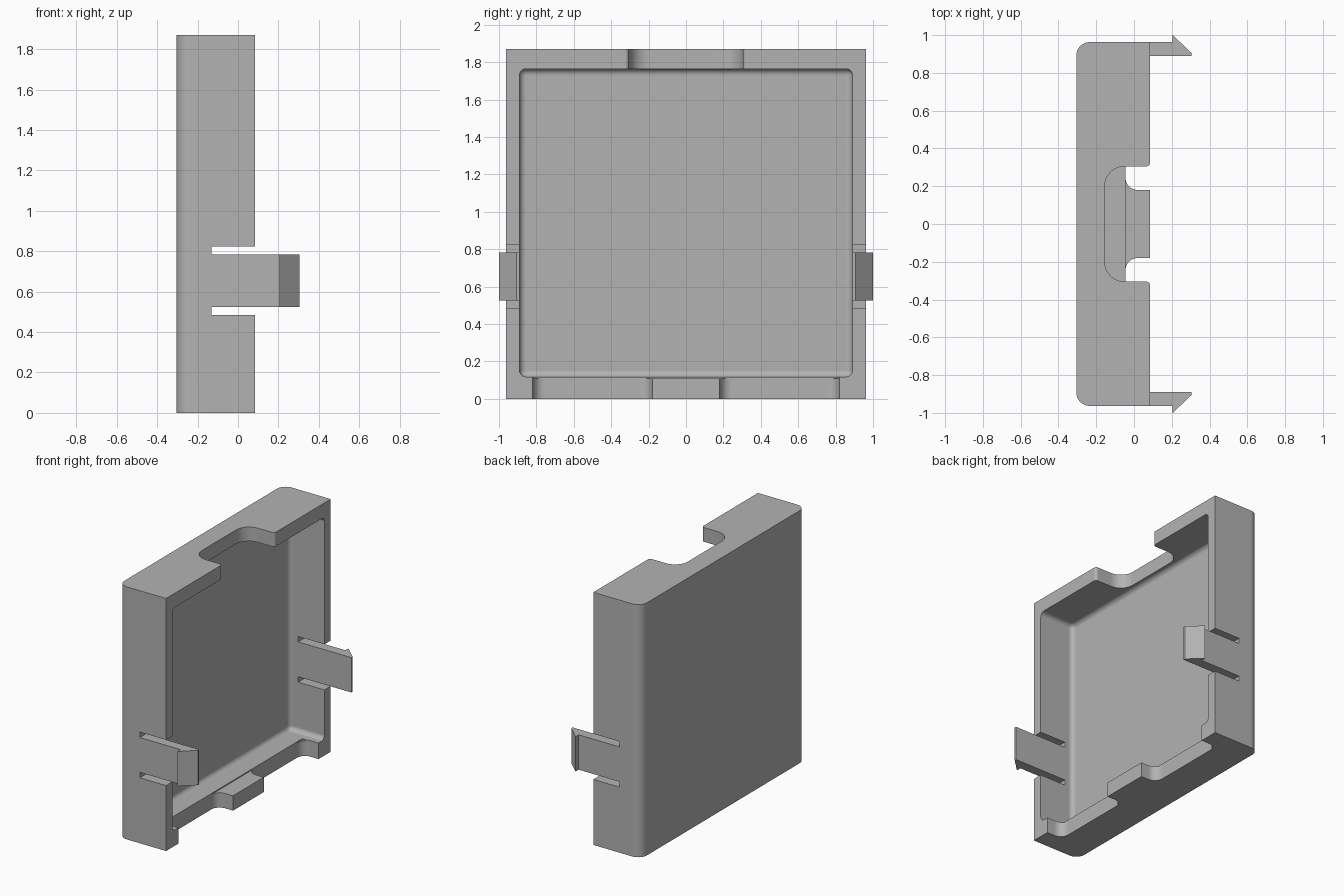
import bpy, bmesh, math
from mathutils import Vector

cube = bpy.data.objects.get("Cube")
if cube:
    bpy.data.objects.remove(cube, do_unlink=True)

grey = bpy.data.materials.new("light grey plastic")
grey.use_nodes = True
COLOUR = (0.45, 0.45, 0.45, 1)
grey.diffuse_color = COLOUR
grey.node_tree.nodes["Principled BSDF"].inputs["Base Color"].default_value = COLOUR

DEPTH_BACK, RIM = -0.305, 0.085
HALF_W, HEIGHT = 0.963, 1.87
INNER_W, FLOOR = 0.89, -0.2


def rounded(corners, steps=8):
    """Outline from (x, y, radius) corners, each rounded by a tangent arc."""
    out = []
    for i, (x, y, r) in enumerate(corners):
        p = Vector((x, y))
        if r == 0:
            out.append(p)
            continue
        a = (Vector(corners[i - 1][:2]) - p).normalized()
        b = (Vector(corners[(i + 1) % len(corners)][:2]) - p).normalized()
        half = a.angle(b) / 2
        centre = p + (a + b).normalized() * r / math.sin(half)
        start = p + a * r / math.tan(half) - centre
        end = p + b * r / math.tan(half) - centre
        sweep = math.atan2(start.x * end.y - start.y * end.x, start.dot(end))
        for k in range(steps + 1):
            t = sweep * k / steps
            c, s = math.cos(t), math.sin(t)
            out.append(centre + Vector((start.x * c - start.y * s, start.x * s + start.y * c)))
    return out


def make_object(name, bm):
    bmesh.ops.recalc_face_normals(bm, faces=bm.faces)
    mesh = bpy.data.meshes.new(name)
    bm.to_mesh(mesh)
    bm.free()
    mesh.materials.append(grey)
    obj = bpy.data.objects.new(name, mesh)
    bpy.context.collection.objects.link(obj)
    return obj


def prism(name, corners, z0, z1):
    bm = bmesh.new()
    base = bm.faces.new([bm.verts.new((p.x, p.y, z0)) for p in rounded(corners)])
    top = bmesh.ops.extrude_face_region(bm, geom=[base])
    verts = [v for v in top["geom"] if isinstance(v, bmesh.types.BMVert)]
    bmesh.ops.translate(bm, verts=verts, vec=(0, 0, z1 - z0))
    return make_object(name, bm)


def box(name, x, y, z, bevel=0):
    bm = bmesh.new()
    bmesh.ops.create_cube(bm, size=1)
    for v in bm.verts:
        v.co = [lo if c < 0 else hi for c, (lo, hi) in zip(v.co, (x, y, z))]
    if bevel:
        bmesh.ops.bevel(bm, geom=bm.edges[:], offset=bevel, segments=6,
                        profile=0.5, affect='EDGES')
    return make_object(name, bm)


def cut(target, cutter):
    cutter.hide_render = True
    mod = target.modifiers.new("cut", 'BOOLEAN')
    mod.operation, mod.solver, mod.object = 'DIFFERENCE', 'EXACT', cutter
    bpy.context.view_layer.objects.active = target
    bpy.ops.object.modifier_apply(modifier=mod.name)
    bpy.data.objects.remove(cutter, do_unlink=True)


# Tray shell with two rounded back edges
shell = prism("shell", [(DEPTH_BACK, -HALF_W, 0.07), (RIM, -HALF_W, 0),
                        (RIM, HALF_W, 0), (DEPTH_BACK, HALF_W, 0.07)], 0, HEIGHT)

# Filleted cavity, open towards the rim
cut(shell, box("cavity", (FLOOR, 0.4), (-INNER_W, INNER_W), (0.118, 1.765), 0.035))

# Wide notch in the top wall, with a softened mouth
cut(shell, prism("top_notch", [
    (-0.155, -0.305, 0.105), (RIM, -0.305, 0.02), (RIM, -0.34, 0), (0.2, -0.34, 0),
    (0.2, 0.34, 0), (RIM, 0.34, 0), (RIM, 0.305, 0.02), (-0.155, 0.305, 0.105)], 1.7, 2))

# Shallow step and two notches in the bottom wall, leaving a middle tab
cut(shell, box("bottom_step", (-0.045, 0.2), (-0.815, 0.815), (0.11, 0.16)))
for s in (-1, 1):
    cut(shell, prism("bottom_notch", [(-0.045, s * 0.18, 0.065), (0.2, s * 0.18, 0),
                                      (0.2, s * 0.82, 0), (-0.045, s * 0.82, 0.065)], -0.1, 0.14))

# Gaps in the side walls around the clips
for s in (-1, 1):
    cut(shell, box("clip_gap", (-0.13, 0.2), sorted((s * 0.85, s * 1.1)), (0.485, 0.823)))

# Snap clips: a flat arm ending in a wedge hook
clips = []
for side, s in (("right", -1), ("left", 1)):
    clips.append(prism(side + "_clip", [
        (-0.13, s * INNER_W, 0), (0.305, s * INNER_W, 0), (0.305, s * 0.905, 0),
        (0.205, s * 1.0, 0), (0.205, s * HALF_W, 0), (-0.13, s * HALF_W, 0)], 0.525, 0.783))

# Smooth fillets, crisp edges
for obj in [shell] + clips:
    bpy.ops.object.select_all(action='DESELECT')
    obj.select_set(True)
    bpy.context.view_layer.objects.active = obj
    bpy.ops.object.shade_smooth_by_angle(angle=math.radians(30))
    weighted = obj.modifiers.new("weighted normals", 'WEIGHTED_NORMAL')
    weighted.keep_sharp = True
